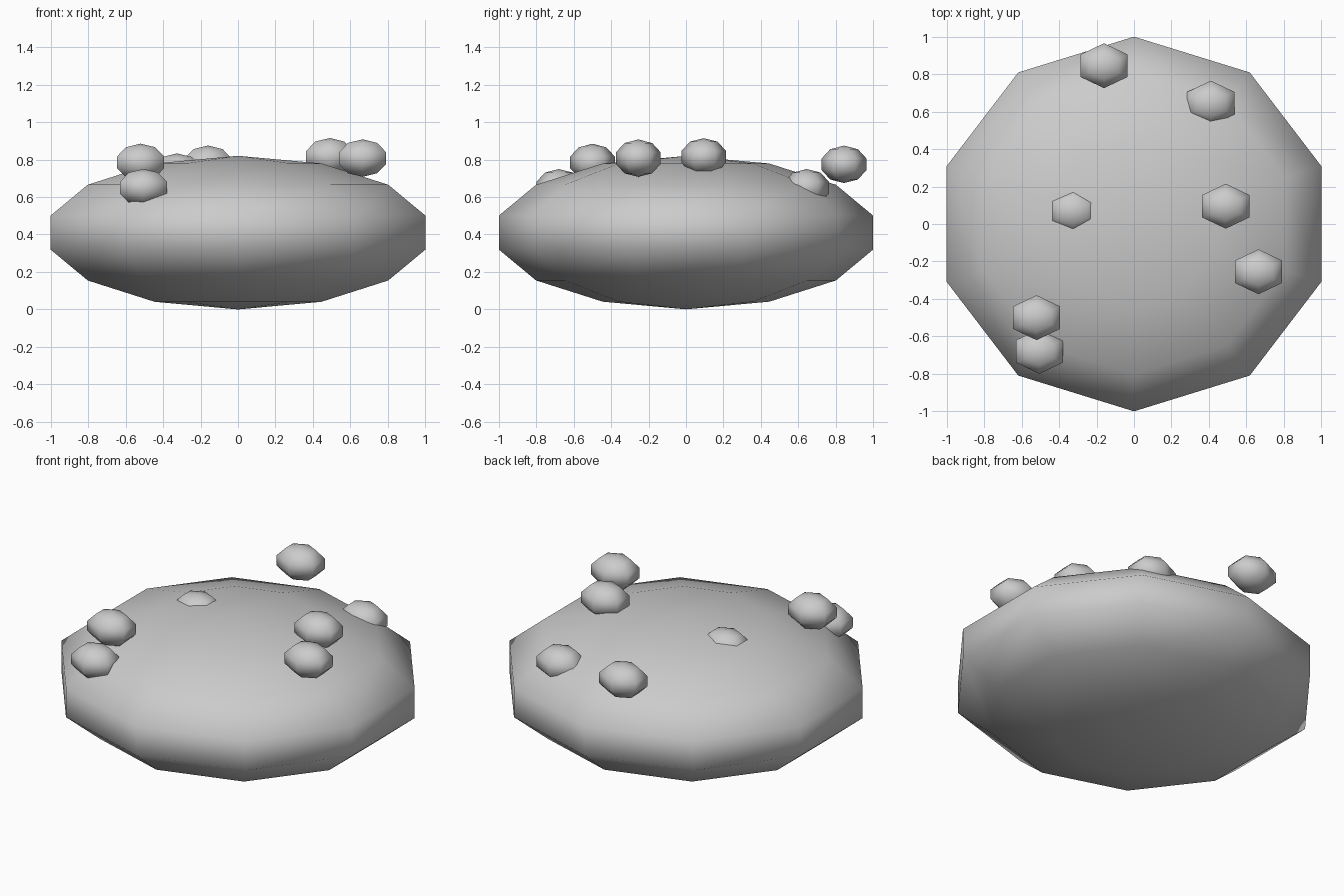
import bpy
import bmesh
from math import sin, cos, pi
from mathutils import Vector

if "Cube" in bpy.data.objects:
    bpy.data.objects.remove(bpy.data.objects["Cube"], do_unlink=True)

grey = bpy.data.materials.new("plain grey")
grey.use_nodes = True
colour = (0.6, 0.6, 0.6, 1)
grey.diffuse_color = colour
grey.node_tree.nodes["Principled BSDF"].inputs["Base Color"].default_value = colour


def ball(name, centre, radii, segments, rings):
    """Smooth low-poly ellipsoid with a corner of every ring on the y axis."""
    bm = bmesh.new()
    top = bm.verts.new((0, 0, 1))
    bottom = bm.verts.new((0, 0, -1))
    loops = []
    for r in range(1, rings):
        a = pi * r / rings
        loops.append([bm.verts.new((sin(a) * sin(2 * pi * s / segments),
                                    sin(a) * cos(2 * pi * s / segments), cos(a)))
                      for s in range(segments)])
    for s in range(segments):
        n = (s + 1) % segments
        bm.faces.new((top, loops[0][s], loops[0][n]))
        bm.faces.new((bottom, loops[-1][n], loops[-1][s]))
        for up, low in zip(loops, loops[1:]):
            bm.faces.new((up[s], low[s], low[n], up[n]))
    bmesh.ops.scale(bm, vec=Vector(radii), verts=bm.verts)
    bmesh.ops.recalc_face_normals(bm, faces=bm.faces)
    for f in bm.faces:
        f.smooth = True
    mesh = bpy.data.meshes.new(name)
    bm.to_mesh(mesh)
    bm.free()
    mesh.materials.append(grey)
    obj = bpy.data.objects.new(name, mesh)
    obj.location = centre
    bpy.context.collection.objects.link(obj)
    return obj


# Flattened main body
ball("body", (0, 0, 0.41), (1.0785, 1.0257, 0.41), 10, 7)

# Small lumps scattered over the top
lumps = [(-0.16, 0.845, 0.775), (0.41, 0.645, 0.65), (0.49, 0.095, 0.815),
         (0.665, -0.255, 0.808), (-0.52, -0.5, 0.785), (-0.505, -0.68, 0.65),
         (-0.325, 0.07, 0.733)]
for i, centre in enumerate(lumps):
    ball(f"lump_{i + 1}", centre, (0.153, 0.126, 0.1), 6, 5)
